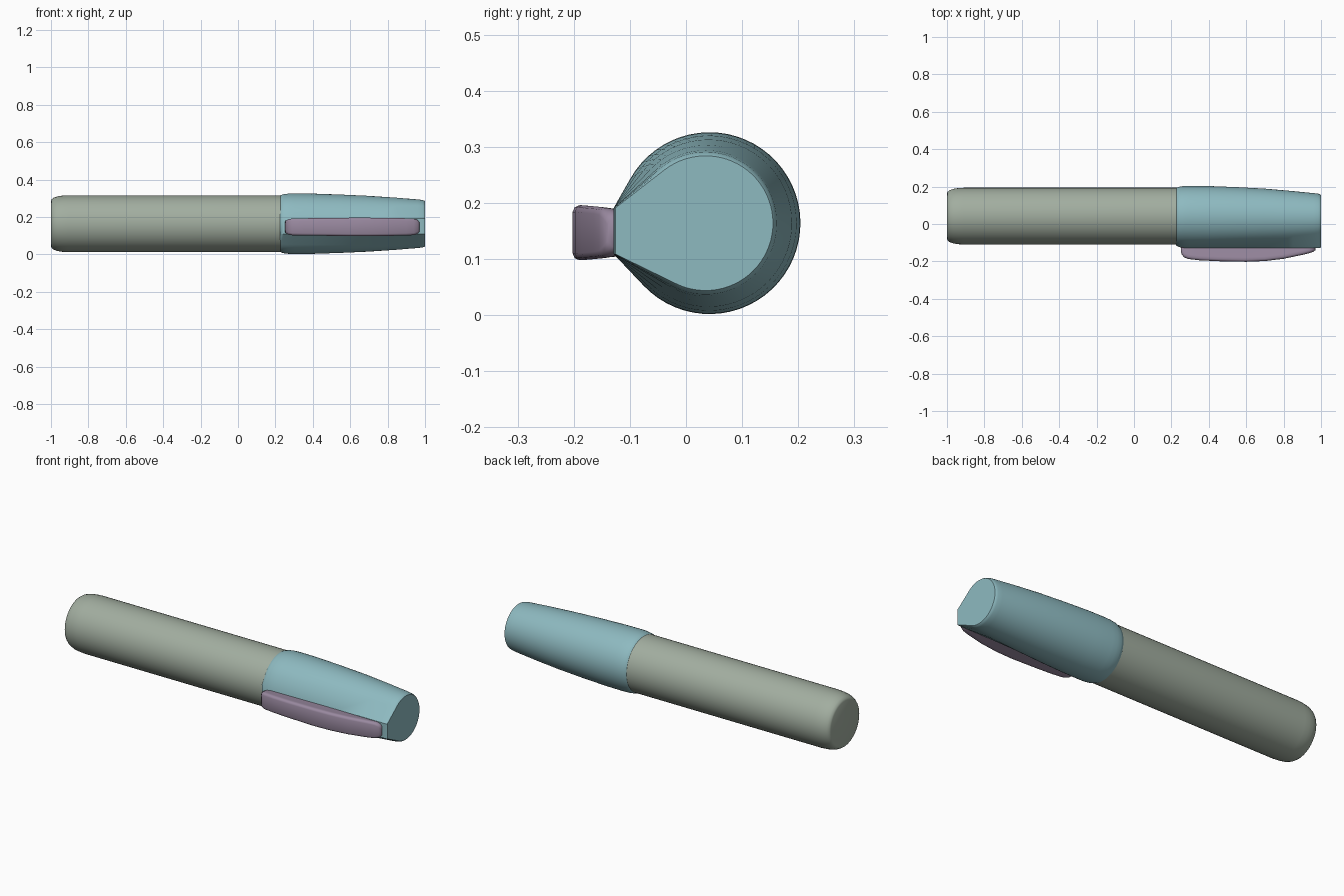
import bpy, bmesh, math

if "Cube" in bpy.data.objects:
    bpy.data.objects.remove(bpy.data.objects["Cube"])

AXIS_Y, AXIS_Z = 0.042, 0.164


def loft(name, rings, color, angle):
    """Skin a list of equal-length rings and close both ends."""
    bm = bmesh.new()
    loops = [[bm.verts.new(p) for p in ring] for ring in rings]
    n = len(loops[0])
    for a, b in zip(loops, loops[1:]):
        for i in range(n):
            j = (i + 1) % n
            bm.faces.new((a[i], a[j], b[j], b[i]))
    bm.faces.new(loops[0])
    bm.faces.new(loops[-1])
    bmesh.ops.recalc_face_normals(bm, faces=bm.faces)
    mesh = bpy.data.meshes.new(name)
    bm.to_mesh(mesh)
    bm.free()
    obj = bpy.data.objects.new(name, mesh)
    bpy.context.collection.objects.link(obj)
    mat = bpy.data.materials.new(name + "_color")
    mat.diffuse_color = color
    mat.use_nodes = True
    mat.node_tree.nodes["Principled BSDF"].inputs["Base Color"].default_value = mat.diffuse_color
    mesh.materials.append(mat)
    bpy.ops.object.select_all(action='DESELECT')
    obj.select_set(True)
    bpy.context.view_layer.objects.active = obj
    bpy.ops.object.shade_smooth_by_angle(angle=math.radians(angle))
    return obj


def circle_ring(x, r, n=48):
    return [(x, AXIS_Y + r * math.cos(2 * math.pi * i / n),
             AXIS_Z + r * math.sin(2 * math.pi * i / n)) for i in range(n)]


def teardrop_ring(x, r, cy, flat_y, n=48):
    """Circle whose front side runs tangentially into a narrow flat."""
    half, flat_z = 0.041, 0.15
    dy = flat_y - cy
    ends = []
    for s in (1, -1):
        dz = flat_z + s * half - AXIS_Z
        ratio = min(1, r / math.hypot(dy, dz))
        ends.append(math.atan2(dz, dy) - s * math.acos(ratio))
    start, stop = ends
    ring = [(x, flat_y, flat_z - half), (x, flat_y, flat_z + half)]
    for i in range(n + 1):
        a = start + (stop - start) * i / n
        ring.append((x, cy + r * math.cos(a), AXIS_Z + r * math.sin(a)))
    return ring


def clip_ring(x, half, outer):
    """Bar section with softened outer corners."""
    zc, inner = 0.147, -0.115
    c = min(0.012, half * 0.4)
    side = [(inner, half * 0.85), (outer + 2 * c, half * 0.97),
            (outer + c, half), (outer + 0.3 * c, half - 0.3 * c),
            (outer, half - c)]
    return ([(x, y, zc + h) for y, h in side]
            + [(x, y, zc - h) for y, h in reversed(side)])


# Barrel with a rounded tail
barrel = [(-1.0, 0.122), (-0.996, 0.131), (-0.985, 0.139), (-0.965, 0.146),
          (-0.94, 0.150), (-0.91, 0.152), (0.3, 0.152)]
loft("barrel", [circle_ring(*p) for p in barrel], (0.36, 0.42, 0.35, 1), 40)

# Tapered cap: x, radius, centre y, front flat y
cap = [(0.225, 0.148, 0.042, -0.114), (0.229, 0.153, 0.042, -0.118),
       (0.245, 0.158, 0.042, -0.124), (0.27, 0.161, 0.042, -0.128),
       (0.30, 0.162, 0.042, -0.129), (0.40, 0.161, 0.042, -0.129),
       (0.55, 0.156, 0.041, -0.129), (0.70, 0.149, 0.040, -0.129),
       (0.85, 0.139, 0.037, -0.129), (0.96, 0.130, 0.035, -0.129),
       (0.985, 0.127, 0.035, -0.129), (0.995, 0.124, 0.035, -0.128),
       (1.0, 0.120, 0.035, -0.126)]
loft("cap", [teardrop_ring(*p) for p in cap], (0.27, 0.49, 0.53, 1), 40)

# Pocket clip: x, half width, outer y
clip = [(0.250, 0.024, -0.140), (0.255, 0.033, -0.162),
        (0.267, 0.040, -0.178), (0.29, 0.045, -0.187), (0.35, 0.046, -0.194),
        (0.45, 0.047, -0.199), (0.60, 0.049, -0.202), (0.70, 0.049, -0.198),
        (0.80, 0.048, -0.186), (0.90, 0.046, -0.165), (0.94, 0.044, -0.155),
        (0.96, 0.037, -0.148), (0.97, 0.025, -0.140)]
loft("clip", [clip_ring(*p) for p in clip], (0.32, 0.25, 0.35, 1), 50)
